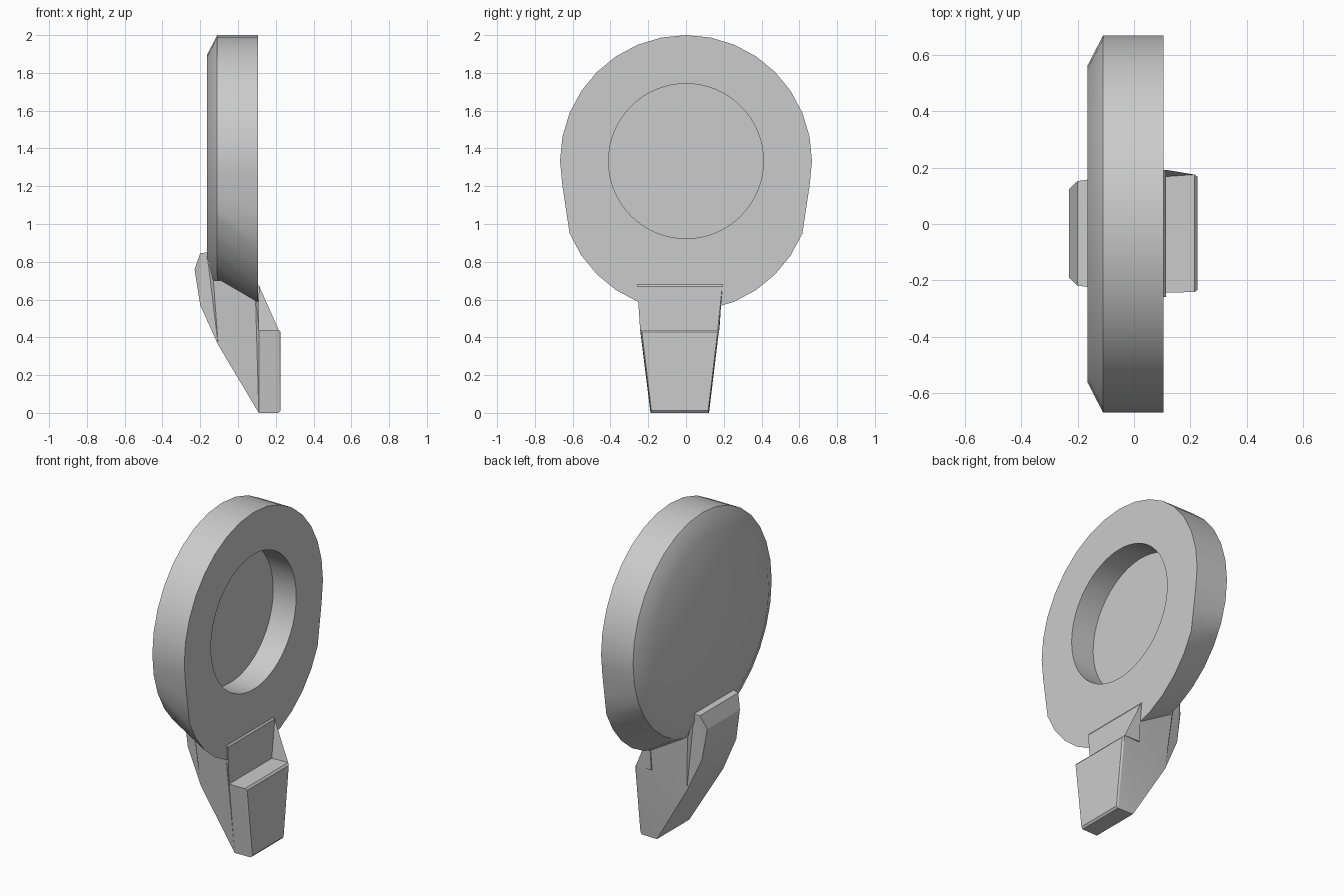
import bpy
import bmesh
from math import sin, cos, pi, radians
from mathutils import Vector

cube = bpy.data.objects.get("Cube")
if cube:
    bpy.data.objects.remove(cube, do_unlink=True)

GREY = (0.6, 0.6, 0.6, 1)
grey = bpy.data.materials.new("plain grey")
grey.use_nodes = True
grey.diffuse_color = GREY
grey.node_tree.nodes["Principled BSDF"].inputs["Base Color"].default_value = GREY

CENTRE_Z = 1.333
SIDES = 32


def finish(bm, name, angle):
    """Turn a bmesh into a shaded, coloured object."""
    bmesh.ops.recalc_face_normals(bm, faces=bm.faces)
    mesh = bpy.data.meshes.new(name)
    bm.to_mesh(mesh)
    bm.free()
    mesh.materials.append(grey)
    obj = bpy.data.objects.new(name, mesh)
    bpy.context.collection.objects.link(obj)
    bpy.ops.object.select_all(action='DESELECT')
    obj.select_set(True)
    bpy.context.view_layer.objects.active = obj
    bpy.ops.object.shade_smooth_by_angle(angle=radians(angle))
    return obj


def polygon_ring(x, radius, drop=0):
    """Polygonal outline with edge midpoints; its lower part can be dropped."""
    corners = []
    for i in range(SIDES):
        a = 2 * pi * i / SIDES
        low = drop if sin(a) < -0.3 else 0
        corners.append(Vector((x, radius * cos(a), CENTRE_Z + radius * sin(a) - low)))
    points = []
    for i, p in enumerate(corners):
        points += [p, (p + corners[(i + 1) % SIDES]) / 2]
    return points


def round_ring(x, radius):
    n = 2 * SIDES
    return [Vector((x, radius * cos(2 * pi * i / n), CENTRE_Z + radius * sin(2 * pi * i / n)))
            for i in range(n)]


# Round body: bevelled back, slanted lower rim and a round recess
bm = bmesh.new()
rings = [polygon_ring(-0.165, 0.56), polygon_ring(-0.11, 0.667),
         polygon_ring(0.105, 0.667, 0.128),
         round_ring(0.105, 0.41), round_ring(-0.05, 0.41)]
rings = [[bm.verts.new(p) for p in ring] for ring in rings]
for a, b in zip(rings, rings[1:]):
    for i in range(len(a)):
        j = (i + 1) % len(a)
        bm.faces.new((a[i], a[j], b[j], b[i]))
bm.faces.new(rings[0])
bm.faces.new(rings[-1])
finish(bm, "round_body", 30)

# Stem with stepped foot and rear clip: x, z and half width along its side
SIDE = [(0.11, 0, 0.155), (0.215, 0, 0.152), (0.225, 0.012, 0.15),
        (0.225, 0.428, 0.2), (0.215, 0.44, 0.208), (0.11, 0.44, 0.21),
        (0.113, 0.67, 0.225), (0.09, 0.7, 0.225), (-0.13, 0.7, 0.205),
        (-0.165, 0.85, 0.19), (-0.2, 0.845, 0.185), (-0.23, 0.76, 0.157),
        (-0.2, 0.57, 0.165), (-0.105, 0.36, 0.175)]
STEM_Y = -0.033
bm = bmesh.new()
left, right = [[bm.verts.new((x, STEM_Y + s * w, z)) for x, z, w in SIDE] for s in (1, -1)]
for i in range(len(SIDE)):
    j = (i + 1) % len(SIDE)
    bm.faces.new((left[i], left[j], right[j], right[i]))
cheeks = [bm.faces.new(left), bm.faces.new(right)]
bmesh.ops.triangulate(bm, faces=cheeks)
finish(bm, "stem_and_foot", 20)
